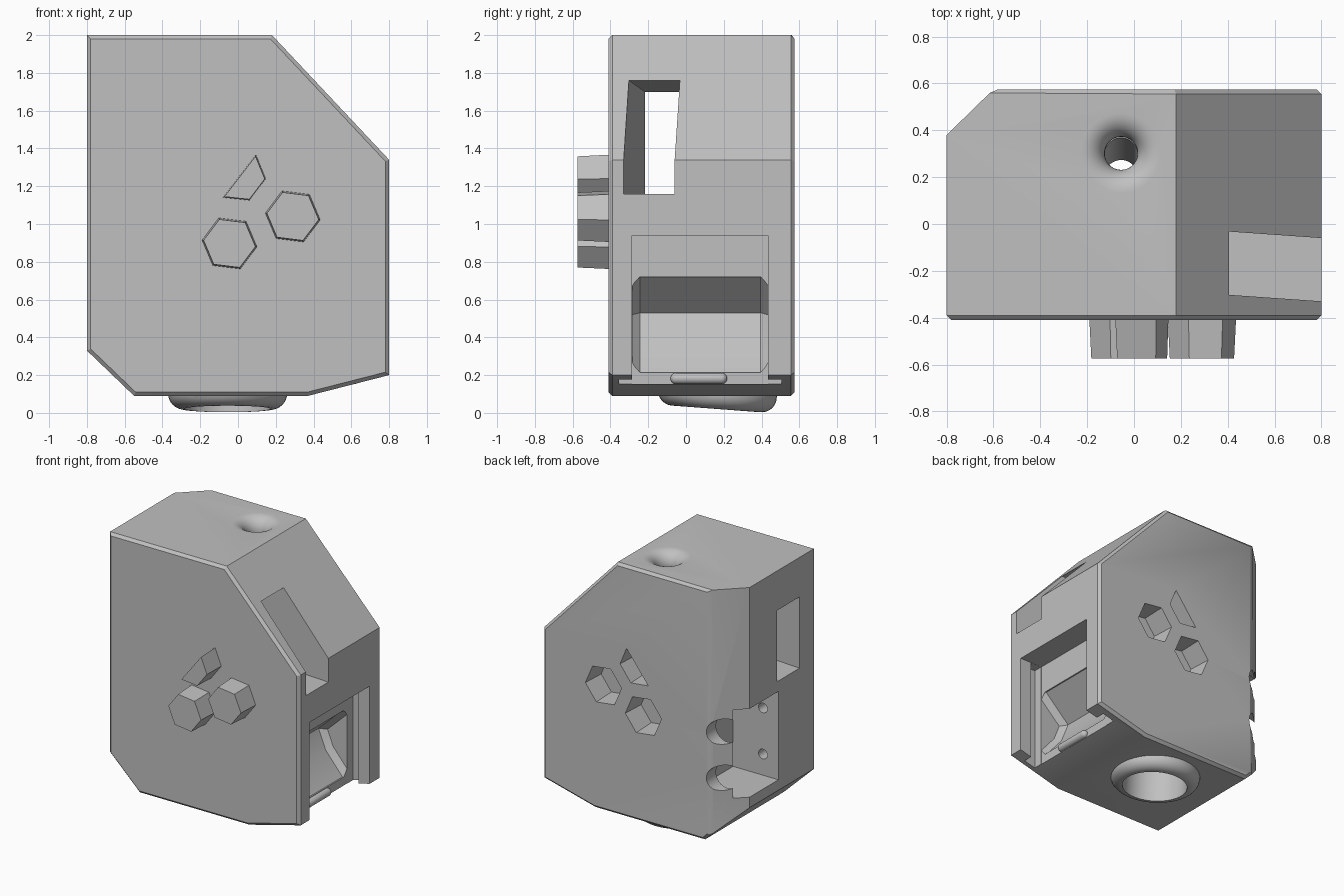
import bpy, bmesh, math
from mathutils import Matrix, Vector

if "Cube" in bpy.data.objects:
    bpy.data.objects.remove(bpy.data.objects["Cube"])

grey = bpy.data.materials.new("plain_grey")
grey.diffuse_color = (0.53, 0.53, 0.53, 1)
grey.use_nodes = True
grey.node_tree.nodes["Principled BSDF"].inputs["Base Color"].default_value = grey.diffuse_color


def to_object(name, bm):
    bmesh.ops.recalc_face_normals(bm, faces=bm.faces[:])
    me = bpy.data.meshes.new(name)
    bm.to_mesh(me)
    bm.free()
    ob = bpy.data.objects.new(name, me)
    bpy.context.collection.objects.link(ob)
    return ob


def prism_bm(pts, y0, y1, s0=1.0, s1=1.0):
    """Extrude an x/z outline along y, optionally scaling either end."""
    bm = bmesh.new()
    cx = sum(p[0] for p in pts) / len(pts)
    cz = sum(p[1] for p in pts) / len(pts)
    ends = [[bm.verts.new((cx + (x - cx) * s, y, cz + (z - cz) * s)) for x, z in pts]
            for y, s in ((y0, s0), (y1, s1))]
    bm.faces.new(ends[0])
    bm.faces.new(ends[1][::-1])
    n = len(pts)
    for i in range(n):
        j = (i + 1) % n
        bm.faces.new((ends[0][i], ends[1][i], ends[1][j], ends[0][j]))
    bmesh.ops.recalc_face_normals(bm, faces=bm.faces[:])
    return bm


def prism(name, pts, y0, y1, s0=1.0, s1=1.0):
    return to_object(name, prism_bm(pts, y0, y1, s0, s1))


def box(name, x0, x1, y0, y1, z0, z1):
    return prism(name, [(x0, z0), (x1, z0), (x1, z1), (x0, z1)], y0, y1)


def bevel_ends(bm, offset):
    """Chamfer the outlines of both y ends."""
    ys = [v.co.y for v in bm.verts]
    edges = [e for e in bm.edges if any(all(abs(v.co.y - y) < 1e-4 for v in e.verts)
                                        for y in (min(ys), max(ys)))]
    bmesh.ops.bevel(bm, geom=edges, offset=offset, segments=1, profile=0.5, affect='EDGES')


def lathe(name, profile, matrix, n=48):
    """Closed solid of revolution about local z from (radius, height) pairs."""
    bm = bmesh.new()
    rings = [[bm.verts.new(matrix @ Vector((r * math.cos(2 * math.pi * i / n),
                                            r * math.sin(2 * math.pi * i / n), h)))
              for i in range(n)] for r, h in profile]
    for a, b in zip(rings, rings[1:]):
        for i in range(n):
            j = (i + 1) % n
            bm.faces.new((a[i], a[j], b[j], b[i]))
    bm.faces.new(rings[0])
    bm.faces.new(rings[-1])
    return to_object(name, bm)


def arc(cr, ch, r, a0, a1, n=8):
    return [(cr + r * math.cos(math.radians(a0 + (a1 - a0) * i / n)),
             ch + r * math.sin(math.radians(a0 + (a1 - a0) * i / n))) for i in range(n + 1)]


def boolean(target, tool, op='DIFFERENCE'):
    bpy.context.view_layer.objects.active = target
    m = target.modifiers.new("cut", 'BOOLEAN')
    m.object, m.operation, m.solver = tool, op, 'EXACT'
    bpy.ops.object.modifier_apply(modifier=m.name)
    bpy.data.objects.remove(tool)


# main housing with clipped back-left corner and chamfered outlines
outline = [(-0.8, 2), (0.18, 2), (0.8, 1.34), (0.8, 0.2), (0.37, 0.09), (-0.55, 0.09), (-0.8, 0.33)]
bm = prism_bm(outline, -0.41, 0.575)
bmesh.ops.bisect_plane(bm, geom=bm.verts[:] + bm.edges[:] + bm.faces[:], plane_co=(-0.8, 0.38, 0),
                       plane_no=(-0.195, 0.2, 0), clear_outer=True)
bmesh.ops.holes_fill(bm, edges=[e for e in bm.edges if e.is_boundary], sides=0)
bmesh.ops.recalc_face_normals(bm, faces=bm.faces[:])
bevel_ends(bm, 0.02)
body = to_object("housing", bm)

# tilted collar under the housing, and the passage running up through it
tilt = Matrix.Translation((-0.055, 0.16, 0.021)) @ Matrix.Rotation(-math.atan(0.075), 4, 'X')
boolean(body, lathe("collar", arc(0.235, 0.08, 0.08, -90, 0) + [(0.315, 0.17)], tilt), 'UNION')
boolean(body, lathe("passage", [(0.228, -0.1), (0.228, 0.5), (0.07, 0.58), (0.07, 2.1)], tilt))
flare = arc(0.17, 1.9, 0.1, 180, 90) + [(0.17, 2.05)]
boolean(body, lathe("flare", [(0.07, 1.85)] + flare, Matrix.Translation((-0.055, 0.302, 0))))

# skewed window passing from the right side to the left side
window = prism("window", [(-0.9, 1.16), (0.9, 1.16), (0.9, 1.785), (-0.9, 1.695)], -0.33, -0.06)
for v in window.data.vertices:
    v.co.y += (0.8 - v.co.x) * 0.07
boolean(body, window)

# sliding door track on the right side, with the chamber behind it
boolean(body, box("door_opening", 0.61, 0.95, -0.285, 0.435, -0.2, 0.94))
boolean(body, box("door_groove", 0.612, 0.705, -0.355, 0.505, -0.25, 0.939))
bm = prism_bm([(0.78, 0.72), (0.6, 0.72), (0.4, 0.53), (0.46, 0.38), (0.6, 0.215), (0.78, 0.215)],
              -0.284, 0.434)
bevel_ends(bm, 0.04)
boolean(body, to_object("chamber", bm))

# pocket in the back-left corner with two screw holes
boolean(body, box("pocket", -0.95, -0.42, 0.035, 0.46, 0.41, 1.08))
for z in (0.57, 0.92):
    along_y = Matrix.Translation((-0.67, 0, z)) @ Matrix.Rotation(-math.pi / 2, 4, 'X')
    boolean(body, lathe("screw_bore", [(0.096, 0.4), (0.096, 0.7)], along_y, 32))
    boolean(body, lathe("screw_hole", [(0.037, -0.25), (0.037, 0.1)], along_y, 24))


# pegs on the front and matching sockets in the back
def hexagon(cx, cz, r=0.147):
    return [(cx + r * math.cos(math.radians(60 * i - 7)), cz + r * math.sin(math.radians(60 * i - 7)))
            for i in range(6)]


shapes = [hexagon(-0.045, 0.897), hexagon(0.29, 1.04),
          [(-0.08, 1.14), (0.06, 1.125), (0.147, 1.24), (0.095, 1.367)]]
parts = [body]
for k, pts in enumerate(shapes):
    parts.append(prism(f"peg_{k + 1}", pts, -0.575, -0.40, 0.94, 1.0))
    boolean(body, prism("socket", pts, 0.40, 0.60, 0.97, 1.05))

# rounded catch at the foot of the door track
catch = arc(0, -0.12, 0.03, -85, 0, 5) + arc(0, 0.12, 0.03, 0, 85, 5)
parts.append(lathe("door_catch", catch,
                   Matrix.Translation((0.615, 0.068, 0.182)) @ Matrix.Rotation(-math.pi / 2, 4, 'X'), 20))

for ob in parts:
    ob.data.materials.clear()
    ob.data.materials.append(grey)
    for p in ob.data.polygons:
        p.material_index = 0
    bpy.ops.object.select_all(action='DESELECT')
    ob.select_set(True)
    bpy.context.view_layer.objects.active = ob
    bpy.ops.object.shade_smooth_by_angle(angle=math.radians(30))
